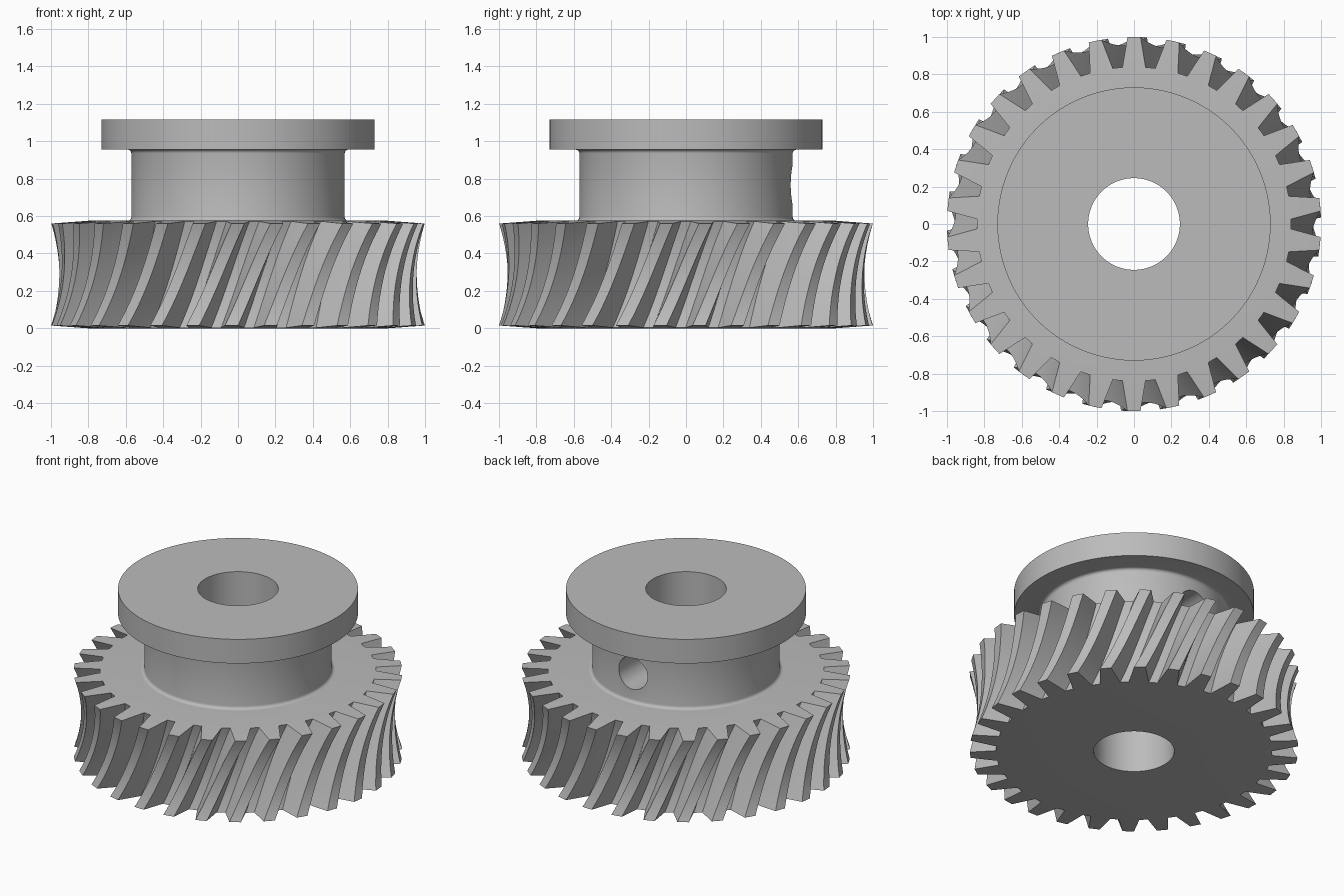
import bpy, bmesh, math

if "Cube" in bpy.data.objects:
    bpy.data.objects.remove(bpy.data.objects["Cube"], do_unlink=True)

TEETH = 30
POINTS = 6                      # profile points per tooth
SEGMENTS = TEETH * POINTS
TWIST = math.radians(14)
LEVELS = 20
BORE = 0.245
WHEEL_TOP = 0.575
RIM = 0.8                       # where the tooth ends start to taper

steel = bpy.data.materials.new("grey_steel")
steel.use_nodes = True
grey = (0.5, 0.5, 0.5, 1)
steel.diffuse_color = grey
steel.node_tree.nodes["Principled BSDF"].inputs["Base Color"].default_value = grey


def circle(r, z):
    step = 2 * math.pi / SEGMENTS
    return [(r * math.cos(i * step), r * math.sin(i * step), z) for i in range(SEGMENTS)]


def tooth_ring(s):
    """One throated, twisted cross-section of the teeth; s runs bottom to top."""
    throat = 1 - (2 * s - 1) ** 2
    tip, root = 1 - 0.045 * throat, 0.84 - 0.04 * throat
    half = [(-4.2, 0), (-3.0, 0.5), (-2.0, 1)]
    shape = half + [(-a, h) for a, h in reversed(half)]
    pts = []
    for t in range(TEETH):
        for a, h in shape:
            angle = math.radians((t + 0.5) * 360 / TEETH + a) + TWIST * (s - 1)
            r = root + (tip - root) * h
            taper = 0.015 * max(0, (r - RIM) / (1 - RIM))
            z = taper + s * (WHEEL_TOP - 2 * taper)
            pts.append((r * math.cos(angle), r * math.sin(angle), z))
    return pts


def rim_ring(s):
    """Circle under the tooth ends, lined up with their points."""
    pts = []
    for x, y, _ in tooth_ring(s):
        k = RIM / math.hypot(x, y)
        pts.append((x * k, y * k, s * WHEEL_TOP))
    return pts


def closed_rings(name, rings):
    """Skin a closed loop of rings into a solid."""
    bm = bmesh.new()
    loops = [[bm.verts.new(p) for p in ring] for ring in rings]
    for a, b in zip(loops, loops[1:] + loops[:1]):
        for i in range(SEGMENTS):
            j = (i + 1) % SEGMENTS
            bm.faces.new((a[i], a[j], b[j], b[i]))
    bmesh.ops.recalc_face_normals(bm, faces=bm.faces)
    mesh = bpy.data.meshes.new(name)
    bm.to_mesh(mesh)
    bm.free()
    mesh.materials.append(steel)
    obj = bpy.data.objects.new(name, mesh)
    bpy.context.collection.objects.link(obj)
    return obj


def activate(obj):
    bpy.ops.object.select_all(action='DESELECT')
    obj.select_set(True)
    bpy.context.view_layer.objects.active = obj


# Toothed wheel with helical, throated teeth
teeth = [tooth_ring(k / LEVELS) for k in range(LEVELS + 1)]
wheel = closed_rings("toothed_wheel", [circle(BORE, 0), rim_ring(0)] + teeth
                     + [rim_ring(1), circle(BORE, WHEEL_TOP)])

# Hub with filleted neck and flange
NECK, FILLET, FLANGE, FLANGE_LOW, TOP = 0.57, 0.02, 0.73, 0.955, 1.117
arc = [(NECK + FILLET * (1 - math.sin(a)), FILLET * (1 - math.cos(a)))
       for a in [k * math.pi / 8 for k in range(5)]]
profile = [(BORE, WHEEL_TOP)]
profile += [(r, WHEEL_TOP + h) for r, h in arc]
profile += [(r, FLANGE_LOW - h) for r, h in reversed(arc)]
profile += [(FLANGE, FLANGE_LOW), (FLANGE, TOP), (BORE, TOP)]
hub = closed_rings("flanged_hub", [circle(r, z) for r, z in profile])

# Set screw hole through the back of the neck
bpy.ops.mesh.primitive_cylinder_add(vertices=48, radius=0.107, depth=0.7,
                                    location=(0, 0.45, 0.767),
                                    rotation=(math.pi / 2, 0, 0))
cutter = bpy.context.object
cutter.name = "screw_hole_cutter"
cutter.hide_render = True
cutter.data.materials.append(steel)
cut = hub.modifiers.new("screw_hole", 'BOOLEAN')
cut.operation = 'DIFFERENCE'
cut.solver = 'EXACT'
cut.object = cutter
activate(hub)
bpy.ops.object.modifier_apply(modifier=cut.name)
bpy.data.objects.remove(cutter, do_unlink=True)

# Smooth curved faces, keep crisp edges
for obj in (wheel, hub):
    activate(obj)
    bpy.ops.object.shade_smooth_by_angle(angle=math.radians(30))
